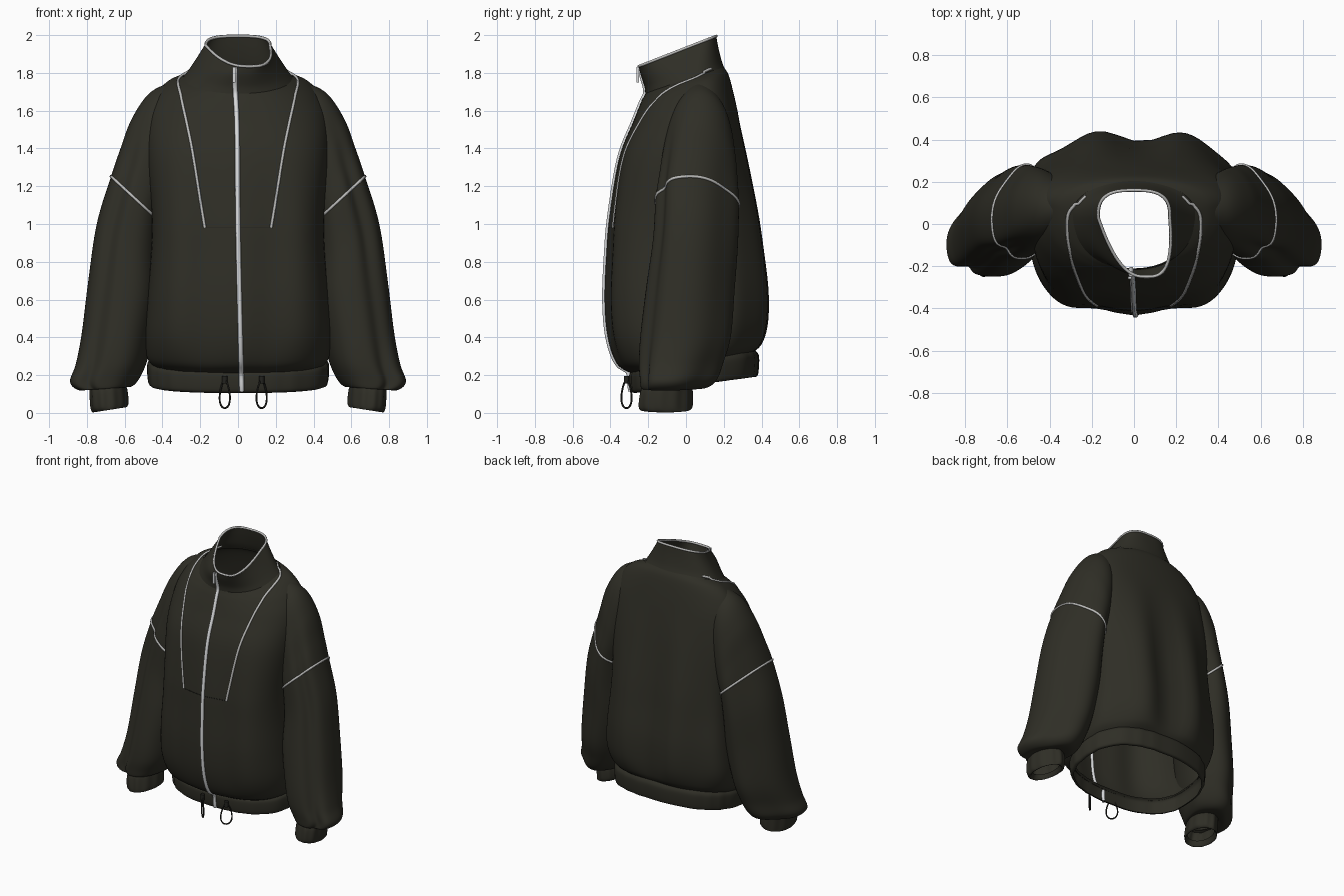
import bpy, bmesh, math
from math import sin, cos, pi
from mathutils import Vector
from mathutils.bvhtree import BVHTree

cube = bpy.data.objects.get("Cube")
if cube:
    bpy.data.objects.remove(cube, do_unlink=True)


def material(name, colour):
    m = bpy.data.materials.new(name)
    m.use_nodes = True
    m.diffuse_color = (*colour, 1)
    node = m.node_tree.nodes["Principled BSDF"]
    node.inputs["Base Color"].default_value = (*colour, 1)
    node.inputs["Roughness"].default_value = 0.9
    return m


FABRIC = material("dark_olive_fleece", (0.028, 0.027, 0.019))
PIPING = material("grey_piping", (0.5, 0.5, 0.49))
ZIP = material("silver_zip", (0.68, 0.69, 0.7))
CORD = material("black_cord", (0.016, 0.016, 0.013))
SEGMENTS = 96


def smooth_keys(keys, steps=7):
    """Catmull-Rom interpolation between rows of numbers."""
    rows = []
    for i in range(len(keys) - 1):
        a, b, c, d = (keys[max(0, min(len(keys) - 1, i + k))] for k in (-1, 0, 1, 2))
        for s in range(steps):
            t = s / steps
            rows.append([q + 0.5 * t * (r - p + t * (2 * p - 5 * q + 4 * r - w + t * (3 * (q - r) + w - p)))
                         for p, q, r, w in zip(a, b, c, d)])
    return rows + [list(keys[-1])]


def signed_power(v, n):
    return math.copysign(abs(v) ** (2 / n), v)


def loft(name, rings, mat):
    """Skin closed rings of points into a smooth open tube."""
    bm = bmesh.new()
    rows = [[bm.verts.new(p) for p in ring] for ring in rings]
    for low, high in zip(rows, rows[1:]):
        for i in range(len(low)):
            j = (i + 1) % len(low)
            bm.faces.new((low[i], low[j], high[j], high[i]))
    bmesh.ops.recalc_face_normals(bm, faces=bm.faces)
    for f in bm.faces:
        f.smooth = True
    mesh = bpy.data.meshes.new(name)
    bm.to_mesh(mesh)
    bm.free()
    mesh.materials.append(mat)
    obj = bpy.data.objects.new(name, mesh)
    bpy.context.collection.objects.link(obj)
    return obj


def pipe(name, points, radius, mat, cyclic=False):
    curve = bpy.data.curves.new(name, "CURVE")
    curve.dimensions = "3D"
    curve.bevel_depth = radius
    curve.bevel_resolution = 1
    spline = curve.splines.new("POLY")
    spline.points.add(len(points) - 1)
    for sp, p in zip(spline.points, points):
        sp.co = (*p, 1)
    spline.use_cyclic_u = cyclic
    curve.materials.append(mat)
    obj = bpy.data.objects.new(name, curve)
    bpy.context.collection.objects.link(obj)
    return obj


def body_ring(row, ripple=0.0):
    """Tilted superellipse with separate front and back depth and vertical folds."""
    zf, zb, hw, yf, yc, yb, n, fold, skew = row
    ring = []
    for i in range(SEGMENTS):
        a = 2 * pi * i / SEGMENTS
        x, s = hw * signed_power(cos(a), n), signed_power(sin(a), n)
        y = yc + s * (yb - yc if s > 0 else yc - yf)
        z = zf + (zb - zf) * (y - yf) / (yb - yf)
        if s > 0:
            y -= fold * s * cos(2 * pi * (x - 0.03) / 0.37)
            x *= 1 + 4 * fold * s
        else:
            y -= 0.5 * fold * s * s * cos(2 * pi * x / 0.34)
            x += skew * (-s) * (1 - x / 0.26)
            x *= 1 - 2 * fold * s
        k = 1 + ripple * sin(a * 19 + 2 * sin(a * 5))
        ring.append(Vector((x * k, y * k, z)))
    return ring


# Torso rows: z front, z back, half width, y front, y middle, y back, squareness, fold depth, skew
torso_keys = [
    (.21, .32, .46, -.29, .03, .36, 2.5, 0, 0),
    (.26, .37, .485, -.36, .03, .395, 2.6, .015, 0),
    (.40, .48, .49, -.405, .03, .415, 2.9, .025, 0),
    (.60, .65, .475, -.42, .03, .415, 3.1, .027, 0),
    (.85, .87, .455, -.41, .03, .39, 3.2, .026, 0),
    (1.05, 1.07, .455, -.395, .03, .365, 3.2, .02, 0),
    (1.35, 1.35, .485, -.35, .05, .32, 2.9, .008, 0),
    (1.54, 1.56, .485, -.28, .08, .28, 2.5, 0, 0),
    (1.64, 1.70, .44, -.24, .09, .25, 2.2, 0, 0),
    (1.68, 1.79, .37, -.22, .08, .225, 2.1, 0, 0),
    (1.70, 1.83, .29, -.21, .05, .2, 2.1, 0, 0),
]
collar_keys = [
    (1.69, 1.81, .3, -.215, .04, .21, 2.1, 0, 0),
    (1.73, 1.86, .262, -.22, .03, .19, 2.2, 0, .01),
    (1.79, 1.93, .212, -.24, .03, .172, 2.5, 0, .03),
    (1.835, 1.995, .17, -.25, .03, .16, 2.9, 0, .06),
]
band_keys = [
    (.105, .19, .455, -.27, .03, .36, 2.5, 0, 0),
    (.12, .205, .475, -.295, .03, .38, 2.5, 0, 0),
    (.20, .30, .48, -.30, .03, .385, 2.5, 0, 0),
    (.225, .335, .46, -.28, .03, .36, 2.5, 0, 0),
]
torso = loft("torso", [body_ring(r) for r in smooth_keys(torso_keys)], FABRIC)
collar_rings = [body_ring(r) for r in smooth_keys(collar_keys)]
collar = loft("collar", collar_rings, FABRIC)
band = loft("hem_band", [body_ring(r, 0.006) for r in smooth_keys(band_keys)], FABRIC)
pipe("collar_edge", collar_rings[-1], 0.008, PIPING, True)

# Sleeve rows: inner x, inner z, outer x, outer z, y front, y back, fold depth
sleeve_keys = [
    (.27, 1.42, .31, 1.765, -.02, .17, 0),
    (.32, 1.28, .46, 1.70, -.09, .235, 0),
    (.35, 1.16, .56, 1.56, -.125, .26, .01),
    (.38, 1.07, .62, 1.40, -.15, .265, .025),
    (.40, 1.00, .67, 1.25, -.17, .265, .035),
    (.41, .82, .745, 1.0, -.185, .26, .035),
    (.41, .62, .79, .70, -.22, .245, .03),
    (.45, .40, .825, .42, -.25, .225, .03),
    (.48, .27, .855, .26, -.26, .18, .04),
    (.52, .18, .885, .165, -.255, .14, .05),
    (.56, .14, .84, .12, -.245, .09, .04),
    (.60, .14, .77, .13, -.22, .02, 0),
]
cuff_keys = [
    (.60, .16, .78, .15, -.22, .02, 0),
    (.585, .12, .785, .11, -.24, .03, .02),
    (.58, .05, .78, .025, -.25, .03, .02),
    (.595, .03, .765, .003, -.24, .02, 0),
    (.61, .06, .75, .04, -.22, .0, 0),
]


def sleeve_ring(row, side, waves, crease=0.0):
    """Tilted ellipse with ripples and one long crease on its front outer side."""
    xi, zi, xo, zo, yf, yb, fold = row
    ring = []
    for i in range(SEGMENTS):
        a = 2 * pi * i / SEGMENTS
        k = 1 + fold * (sin(a * waves + 2.2) - 0.7 * cos(a * 5 + 1))
        k -= crease * fold * math.exp(-((a - 1.72 * pi) / 0.3) ** 2)
        u, v = 0.5 + 0.5 * k * cos(a), 0.5 + 0.5 * k * sin(a)
        y = yf + (yb - yf) * v - 2 * fold * (u - 0.5)
        ring.append(Vector((side * (xi + (xo - xi) * u), y, zi + (zo - zi) * u)))
    return ring


STEPS = 7
for side, word in ((1, "left"), (-1, "right")):
    rings = [sleeve_ring(r, side, 3, 5) for r in smooth_keys(sleeve_keys, STEPS)]
    loft(word + "_sleeve", rings, FABRIC)
    loft(word + "_cuff", [sleeve_ring(r, side, 11) for r in smooth_keys(cuff_keys)], FABRIC)
    pipe(word + "_sleeve_piping", rings[4 * STEPS], 0.008, PIPING, True)

# Lookup of the outer surface for trims that lie on it
verts, polys = [], []
for obj in (torso, collar, band):
    base = len(verts)
    verts += [v.co.copy() for v in obj.data.vertices]
    polys += [[base + i for i in p.vertices] for p in obj.data.polygons]
surface = BVHTree.FromPolygons(verts, polys)


def on_front(path):
    hits = [surface.ray_cast(Vector((x, -2, z)), Vector((0, 1, 0)))[0]
            for x, z in smooth_keys(path, 14)]
    return [h for h in hits if h]


def on_shell(path):
    return [surface.find_nearest(Vector(p))[0] for p in smooth_keys(path, 10)]


# Front panel piping running over the shoulder to the collar
for side, word in ((1, "left"), (-1, "right")):
    front = on_front([(side * x, z) for x, z in
                      ((.175, .98), (.2, 1.13), (.24, 1.38), (.27, 1.53), (.29, 1.62))])
    over = on_shell([(side * x, y, z) for x, y, z in
                     ((.305, -.13, 1.69), (.325, -.05, 1.76), (.315, .05, 1.8), (.235, .14, 1.83))])
    pipe(word + "_panel_piping", front + over, 0.008, PIPING)
pipe("chest_seam", on_front([(-.18, .98), (0, .98), (.18, .98)]), 0.002, CORD)

# Zip and its puller
pipe("front_zip", on_front([(-.015, 1.83), (-.015, 1.72), (-.005, 1.5), (0, 1), (.01, .5), (.02, .115)]),
     0.013, ZIP)
bpy.ops.mesh.primitive_cube_add(size=1, location=(-.02, -.255, 1.79))
puller = bpy.context.object
puller.name = "zip_puller"
puller.scale = (.016, .012, .08)
puller.data.materials.append(ZIP)

# Drawcord loops, turned in opposite directions, and toggles at the hem
for x, word, turn in ((.125, "left", 1), (-.07, "right", -1)):
    loop = []
    for i in range(32):
        a = 2 * pi * i / 32
        across = .026 * sin(a) * (1 - .35 * cos(a))
        loop.append((x + across, -.315 + turn * across, .1 + .075 * cos(a)))
    pipe(word + "_drawcord", loop, 0.005, CORD, True)
    bpy.ops.mesh.primitive_cylinder_add(vertices=16, radius=.014, depth=.04, location=(x, -.315, .175))
    toggle = bpy.context.object
    toggle.name = word + "_cord_toggle"
    toggle.data.materials.append(CORD)
    bpy.ops.object.shade_smooth_by_angle()
